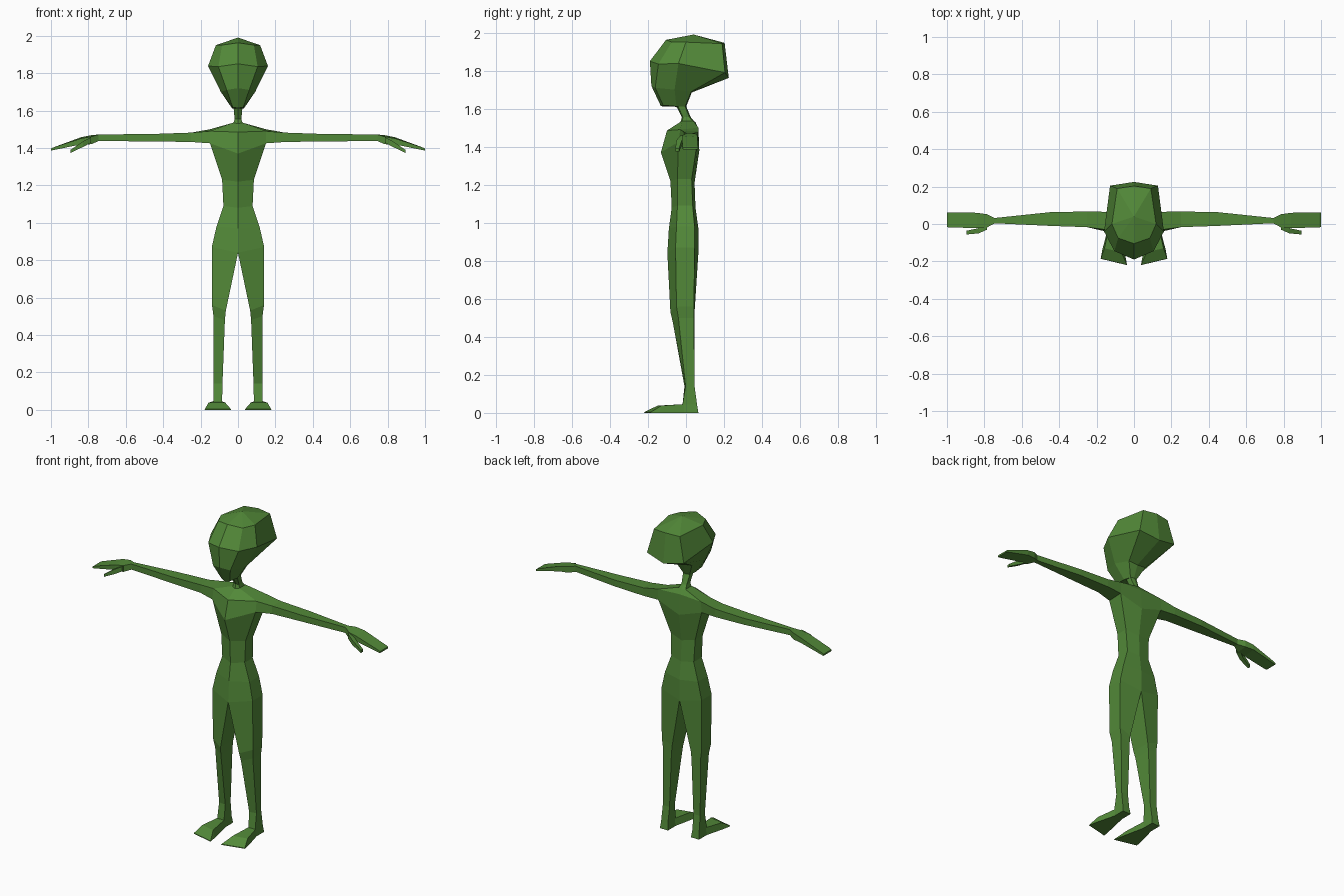
import bpy, bmesh

skin = bpy.data.materials.new("green_skin")
skin.diffuse_color = (0.085, 0.25, 0.04, 1)


def loft(name, rings, closed=True, start_cap=False, end_cap=False, tip=None, skip=()):
    """Bridge the rings of the right half, then mirror across x = 0."""
    bm = bmesh.new()
    rows = [[bm.verts.new(p) for p in ring] for ring in rings]
    n = len(rows[0])
    spans = n if closed else n - 1
    for r in range(len(rows) - 1):
        a, b = rows[r], rows[r + 1]
        for i in range(spans):
            if (r, i) not in skip:
                j = (i + 1) % n
                bm.faces.new((a[i], a[j], b[j], b[i]))
    if start_cap:
        bm.faces.new(rows[0])
    if end_cap:
        bm.faces.new(rows[-1])
    if tip:
        t = bm.verts.new(tip)
        for i in range(spans):
            bm.faces.new((rows[-1][i], rows[-1][(i + 1) % n], t))
    bmesh.ops.mirror(bm, geom=bm.verts[:] + bm.edges[:] + bm.faces[:],
                     axis='X', merge_dist=0.0005)
    bmesh.ops.remove_doubles(bm, verts=bm.verts[:], dist=0.0005)
    bmesh.ops.recalc_face_normals(bm, faces=bm.faces[:])
    me = bpy.data.meshes.new(name)
    bm.to_mesh(me)
    bm.free()
    me.materials.append(skin)
    ob = bpy.data.objects.new(name, me)
    bpy.context.collection.objects.link(ob)
    return ob


def box_x(x, y0, y1, z0, z1, drop=0.0):
    """Four-sided section across the arm: front top, back top, back bottom, front bottom."""
    return [(x, y0, z1 - drop), (x, y1, z1), (x, y1, z0), (x, y0, z0 - drop)]


# Shared joins between parts
shoulder = [(.15, -.03, 1.49), (.15, .065, 1.50), (.15, .06, 1.43), (.15, -.04, 1.425)]
hip = [(0, -.098, .84), (.14, -.055, .87), (.14, .045, .87), (0, .065, .84)]

# Torso: front centre, side front, side back, back centre
torso = [
    [(0, -.03, 1.53), (.025, -.02, 1.535), (.025, .04, 1.535), (0, .05, 1.53)],
    [(0, -.10, 1.485), shoulder[0], shoulder[1], (0, .06, 1.505)],
    [(0, -.132, 1.37), shoulder[3], shoulder[2], (0, .07, 1.38)],
    [(0, -.082, 1.22), (.085, -.045, 1.23), (.085, .03, 1.23), (0, .045, 1.21)],
    [(0, -.075, 1.08), (.078, -.045, 1.09), (.078, .035, 1.09), (0, .05, 1.08)],
    [(0, -.09, .97), (.115, -.05, .98), (.115, .045, .98), (0, .065, .97)],
    hip,
]
loft("torso", torso, closed=False, skip={(1, 1)})

# Legs: inner front, outer front, outer back, inner back
legs = [
    hip,
    [(.065, -.082, .53), (.139, -.05, .56), (.139, .042, .56), (.065, .045, .53)],
    [(.07, -.07, .48), (.131, -.04, .50), (.131, .042, .50), (.07, .045, .48)],
    [(.083, -.008, .14), (.13, -.002, .14), (.13, .045, .14), (.083, .045, .14)],
    [(.085, -.018, .045), (.132, -.018, .045), (.132, .058, .045), (.085, .058, .045)],
    [(.08, -.018, 0), (.136, -.018, 0), (.136, .065, 0), (.08, .065, 0)],
]
loft("leg", legs, end_cap=True)

# Feet: flared wedges
feet = [
    [(.08, -.01, 0), (.136, -.01, 0), (.132, -.01, .046), (.085, -.01, .046)],
    [(.048, -.16, 0), (.17, -.14, 0), (.158, -.13, .038), (.068, -.15, .038)],
    [(.037, -.22, 0), (.178, -.186, 0), (.177, -.185, .004), (.038, -.219, .004)],
]
loft("foot", feet, end_cap=True)

# Arms
arms = [
    shoulder,
    box_x(.25, -.017, .067, 1.432, 1.482),
    box_x(.45, -.01, .063, 1.435, 1.475),
    box_x(.745, .004, .032, 1.437, 1.472),
]
loft("arm", arms)

# Hands
hands = [
    arms[-1],
    box_x(.785, -.018, .052, 1.428, 1.468, .008),
    box_x(.84, -.022, .060, 1.425, 1.457, .006),
    box_x(.99, -.018, .062, 1.388, 1.402),
    box_x(1.0, -.016, .062, 1.386, 1.396),
]
loft("hand", hands, end_cap=True)

# Thumbs
thumbs = [
    box_x(.785, -.03, .0, 1.428, 1.458),
    box_x(.83, -.05, -.022, 1.405, 1.435),
    box_x(.895, -.056, -.036, 1.374, 1.39),
]
loft("thumb", thumbs, start_cap=True, end_cap=True)

# Neck
neck = [
    [(0, -.03, 1.525), (.025, -.02, 1.53), (.025, .04, 1.53), (0, .05, 1.525)],
    [(0, -.022, 1.555), (.018, -.016, 1.555), (.018, .018, 1.555), (0, .025, 1.555)],
    [(0, -.055, 1.62), (.024, -.045, 1.62), (.024, -.008, 1.62), (0, -.002, 1.62)],
]
loft("neck", neck, closed=False)

# Head: front centre, face corner, side, back corner, back centre
head = [
    [(0, -.132, 1.613), (.028, -.12, 1.618), (.032, -.05, 1.612), (.022, -.005, 1.61), (0, 0, 1.608)],
    [(0, -.182, 1.72), (.06, -.162, 1.71), (.092, -.06, 1.70), (.06, .028, 1.69), (0, .03, 1.685)],
    [(0, -.19, 1.85), (.105, -.145, 1.835), (.16, -.04, 1.838), (.128, .205, 1.79), (0, .225, 1.762)],
    [(0, -.105, 1.962), (.085, -.075, 1.95), (.118, 0, 1.95), (.09, .19, 1.942), (0, .203, 1.946)],
]
loft("head", head, closed=False, start_cap=True, tip=(0, .04, 1.99))
